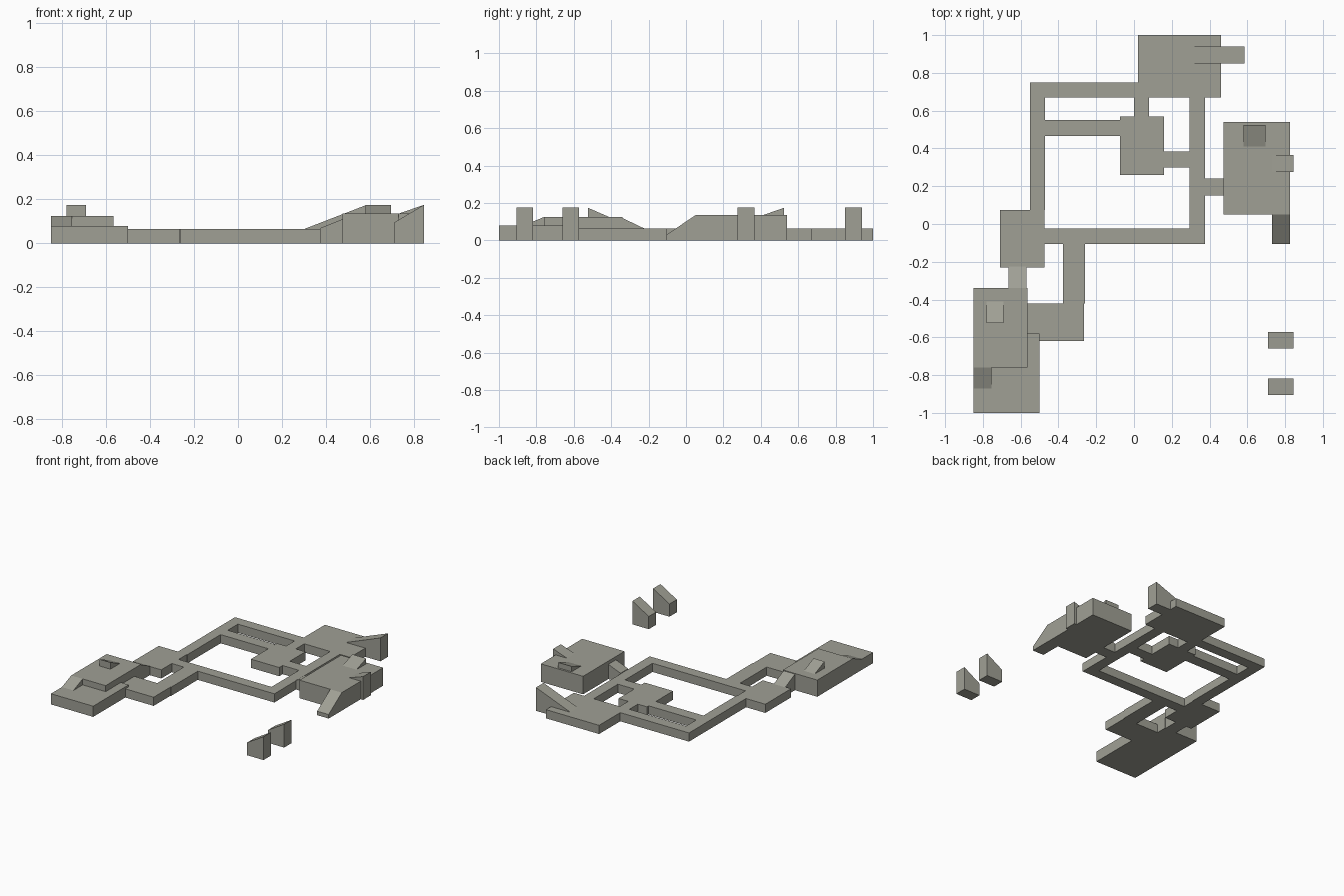
import bpy
import bmesh

cube = bpy.data.objects.get("Cube")
if cube:
    bpy.data.objects.remove(cube, do_unlink=True)

stone = bpy.data.materials.new("warm_grey_stone")
stone.use_nodes = True
stone.diffuse_color = (0.35, 0.35, 0.30, 1)
bsdf = next(n for n in stone.node_tree.nodes if n.type == "BSDF_PRINCIPLED")
bsdf.inputs["Base Color"].default_value = stone.diffuse_color
bsdf.inputs["Roughness"].default_value = 0.9


def block(name, x0, x1, y0, y1, height, base=0.0, slope=None):
    """Box between the limits; slope=(axis, low_end_z, high_end_z) tilts its top."""
    bm = bmesh.new()
    bmesh.ops.create_cube(bm, size=1)
    for v in bm.verts:
        upper = v.co.z > 0
        far = (v.co.x > 0, v.co.y > 0)
        v.co.x = x1 if far[0] else x0
        v.co.y = y1 if far[1] else y0
        v.co.z = height if upper else base
        if upper and slope:
            v.co.z = slope[2] if far[slope[0]] else slope[1]
    # collapse the thin end of a pure wedge
    bmesh.ops.remove_doubles(bm, verts=bm.verts, dist=0.0005)
    mesh = bpy.data.meshes.new(name)
    bm.to_mesh(mesh)
    bm.free()
    mesh.materials.append(stone)
    obj = bpy.data.objects.new(name, mesh)
    bpy.context.collection.objects.link(obj)
    return obj


def ramp(name, x0, x1, y0, y1, axis, z_start, z_end, base=0.0):
    return block(name, x0, x1, y0, y1, 0, base, (axis, z_start, z_end))


FLOOR = 0.065    # walkway and room height
LOW = 0.08       # lower front terrace
HIGH = 0.125     # upper front terrace
EAST = 0.135     # raised side block
PEAK = 0.175     # top of every wedge
X, Y = 0, 1

# Ring of walkways
block("ring_west_walk", -0.55, -0.47, 0.075, 0.75, FLOOR)
block("ring_north_walk", -0.47, 0.02, 0.67, 0.75, FLOOR)
block("ring_east_walk", 0.295, 0.375, -0.105, 0.67, FLOOR)
block("ring_south_walk", -0.475, 0.295, -0.105, -0.025, FLOOR)

# Rooms on the ring and the passages between them
block("back_room", 0.02, 0.46, 0.67, 1.0, FLOOR)
block("centre_room", -0.075, 0.16, 0.26, 0.57, FLOOR)
block("centre_north_passage", 0.0, 0.08, 0.57, 0.67, FLOOR)
block("centre_west_passage", -0.47, -0.075, 0.465, 0.55, FLOOR)
block("centre_east_passage", 0.16, 0.295, 0.30, 0.385, FLOOR)
block("west_room", -0.71, -0.475, -0.23, 0.075, FLOOR)
block("south_passage", -0.375, -0.26, -0.42, -0.105, FLOOR)
block("south_room", -0.565, -0.265, -0.62, -0.42, FLOOR)

# Front terraces with their ramps
block("lower_terrace", -0.85, -0.5, -1.0, -0.58, LOW)
block("upper_terrace", -0.85, -0.565, -0.76, -0.34, HIGH)
ramp("terrace_ramp", -0.85, -0.755, -0.87, -0.76, Y, LOW, HIGH, LOW)
ramp("terrace_north_ramp", -0.665, -0.57, -0.34, -0.225, Y, 0.12, FLOOR)
ramp("terrace_wedge", -0.78, -0.69, -0.525, -0.41, Y, PEAK, HIGH, HIGH)

# Raised side block with its ramps
block("raised_block", 0.475, 0.825, 0.05, 0.54, EAST)
ramp("raised_front_ramp", 0.73, 0.825, -0.105, 0.05, Y, 0.03, EAST)
ramp("raised_link_ramp", 0.375, 0.475, 0.15, 0.24, X, 0.07, 0.11)
ramp("raised_wedge", 0.58, 0.695, 0.41, 0.525, Y, EAST, PEAK, EAST)
ramp("raised_side_ramp", 0.73, 0.845, 0.275, 0.365, X, EAST, PEAK)

# Long ramp leaving the back room
ramp("back_ramp", 0.30, 0.585, 0.85, 0.94, X, FLOOR, PEAK)

# Two free-standing sloped blocks
for i, y in enumerate((-0.905, -0.66)):
    ramp(f"detached_block_{i + 1}", 0.71, 0.845, y, y + 0.087, X, 0.095, PEAK)
